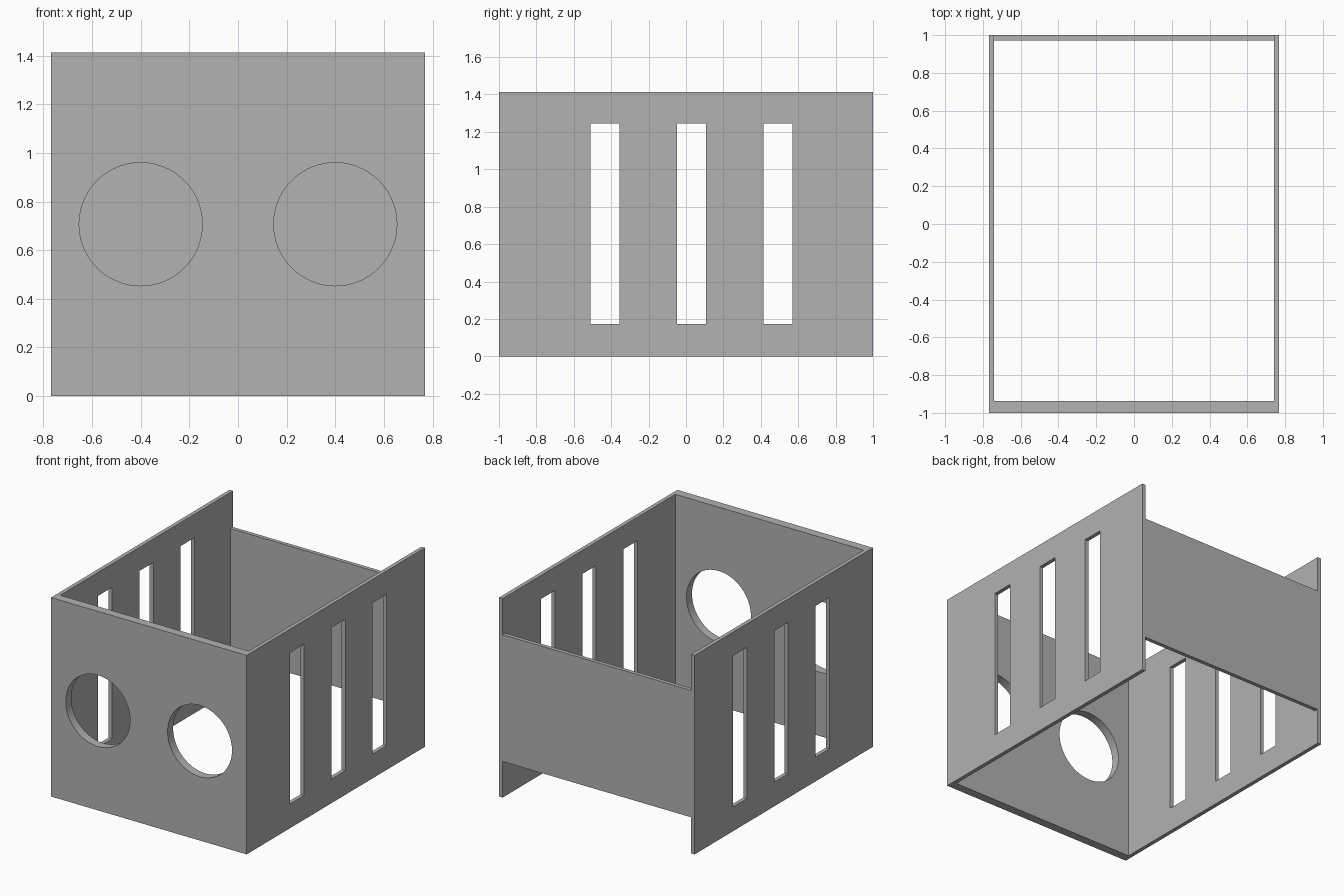
import bpy
import bmesh
from math import radians
from mathutils import Matrix

cube = bpy.data.objects.get("Cube")
if cube:
    bpy.data.objects.remove(cube, do_unlink=True)

# Main dimensions
W, L, H = 0.768, 1.0, 1.413        # half width, half length, height
SIDE, FRONT, BACK = 0.028, 0.062, 0.028  # wall thicknesses
INNER = W - SIDE

grey = bpy.data.materials.new("light_grey")
grey.use_nodes = True
colour = (0.445, 0.445, 0.445, 1)
grey.diffuse_color = colour
grey.node_tree.nodes["Principled BSDF"].inputs["Base Color"].default_value = colour


def make_object(name, bm):
    bmesh.ops.recalc_face_normals(bm, faces=bm.faces)
    mesh = bpy.data.meshes.new(name)
    bm.to_mesh(mesh)
    bm.free()
    mesh.materials.append(grey)
    obj = bpy.data.objects.new(name, mesh)
    bpy.context.collection.objects.link(obj)
    return obj


def box(name, x0, x1, y0, y1, z0, z1):
    bm = bmesh.new()
    centre = Matrix.Translation(((x0 + x1) / 2, (y0 + y1) / 2, (z0 + z1) / 2))
    size = Matrix.Diagonal((x1 - x0, y1 - y0, z1 - z0, 1))
    bmesh.ops.create_cube(bm, size=1, matrix=centre @ size)
    return make_object(name, bm)


def cylinder(name, x, y, z, radius, depth):
    bm = bmesh.new()
    place = Matrix.Translation((x, y, z)) @ Matrix.Rotation(radians(90), 4, "X")
    bmesh.ops.create_cone(bm, cap_ends=True, segments=96, radius1=radius,
                          radius2=radius, depth=depth, matrix=place)
    return make_object(name, bm)


def activate(obj):
    bpy.ops.object.select_all(action="DESELECT")
    obj.select_set(True)
    bpy.context.view_layer.objects.active = obj


def cut(target, cutter):
    cutter.hide_render = True
    mod = target.modifiers.new("cut", "BOOLEAN")
    mod.operation = "DIFFERENCE"
    mod.solver = "EXACT"
    mod.object = cutter
    activate(target)
    bpy.ops.object.modifier_apply(modifier=mod.name)
    bpy.data.objects.remove(cutter, do_unlink=True)


# Front and side walls: one U-shaped outline raised to full height
outline = [(-W, -L), (W, -L), (W, L), (INNER, L), (INNER, FRONT - L),
           (-INNER, FRONT - L), (-INNER, L), (-W, L)]
bm = bmesh.new()
base = bm.faces.new([bm.verts.new((x, y, 0)) for x, y in outline])
raised = bmesh.ops.extrude_face_region(bm, geom=[base], use_keep_orig=True)
top_verts = [g for g in raised["geom"] if isinstance(g, bmesh.types.BMVert)]
bmesh.ops.translate(bm, verts=top_verts, vec=(0, 0, H))
walls = make_object("front_and_side_walls", bm)

# Three tall slots through both side walls
for i in range(3):
    y = -0.511 + i * 0.4625
    cut(walls, box("slot_cutter", -1, 1, y, y + 0.155, 0.172, 1.246))

# Two round openings in the front wall
for x in (-0.4, 0.4):
    cut(walls, cylinder("hole_cutter", x, -L, H / 2, 0.253, 0.3))

activate(walls)
bpy.ops.object.shade_smooth_by_angle(angle=radians(30))

# Shorter back panel held between the side walls
box("back_panel", -INNER, INNER, L - BACK, L, 0.256, H - 0.256)
